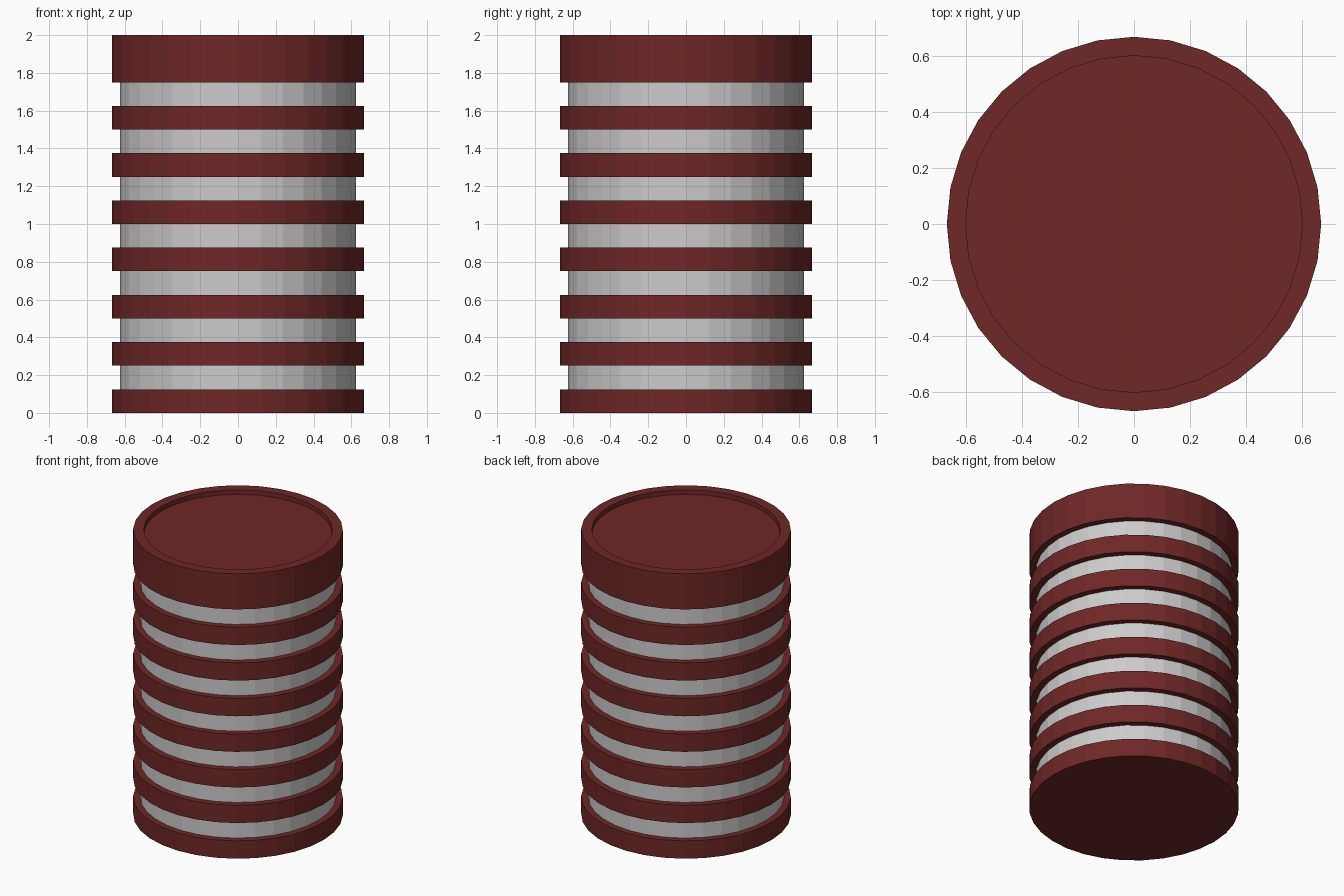
import bpy, bmesh
from math import cos, sin, tau

if "Cube" in bpy.data.objects:
    bpy.data.objects.remove(bpy.data.objects["Cube"])

SIDES = 32
R_BAND, R_CORE, R_RECESS = 0.667, 0.624, 0.60

red = bpy.data.materials.new("dark_red")
red.diffuse_color = (0.16, 0.02, 0.02, 1)
red.use_nodes = True
red.node_tree.nodes["Principled BSDF"].inputs["Base Color"].default_value = red.diffuse_color


def lathe(name, profile, closed=False, mat=None):
    """Spin an (r, z) profile around z; open profiles are capped at both ends."""
    bm = bmesh.new()
    rings = [[bm.verts.new((r * cos(tau * i / SIDES), r * sin(tau * i / SIDES), z))
              for i in range(SIDES)] for r, z in profile]
    pairs = list(zip(rings, rings[1:]))
    if closed:
        pairs.append((rings[-1], rings[0]))
    else:
        bm.faces.new(rings[0][::-1])
        bm.faces.new(rings[-1])
    for a, b in pairs:
        for i in range(SIDES):
            j = (i + 1) % SIDES
            bm.faces.new((a[i], a[j], b[j], b[i]))
    bmesh.ops.recalc_face_normals(bm, faces=bm.faces)
    mesh = bpy.data.meshes.new(name)
    bm.to_mesh(mesh)
    bm.free()
    if mat:
        mesh.materials.append(mat)
    obj = bpy.data.objects.new(name, mesh)
    bpy.context.collection.objects.link(obj)
    return obj


# Grey inner drum
lathe("core", [(R_CORE, 0.06), (R_CORE, 1.85)])

# Solid bottom disc
lathe("base", [(R_BAND, 0), (R_BAND, 0.125)], mat=red)

# Evenly spaced raised bands
for k in range(1, 7):
    z = 0.25 * k
    lathe(f"band_{k}", [(R_CORE - 0.01, z), (R_BAND, z),
                        (R_BAND, z + 0.125), (R_CORE - 0.01, z + 0.125)],
          closed=True, mat=red)

# Thick lid with a shallow recessed top
lathe("lid", [(R_BAND, 1.75), (R_BAND, 2.0), (R_RECESS, 2.0), (R_RECESS, 1.968)], mat=red)
